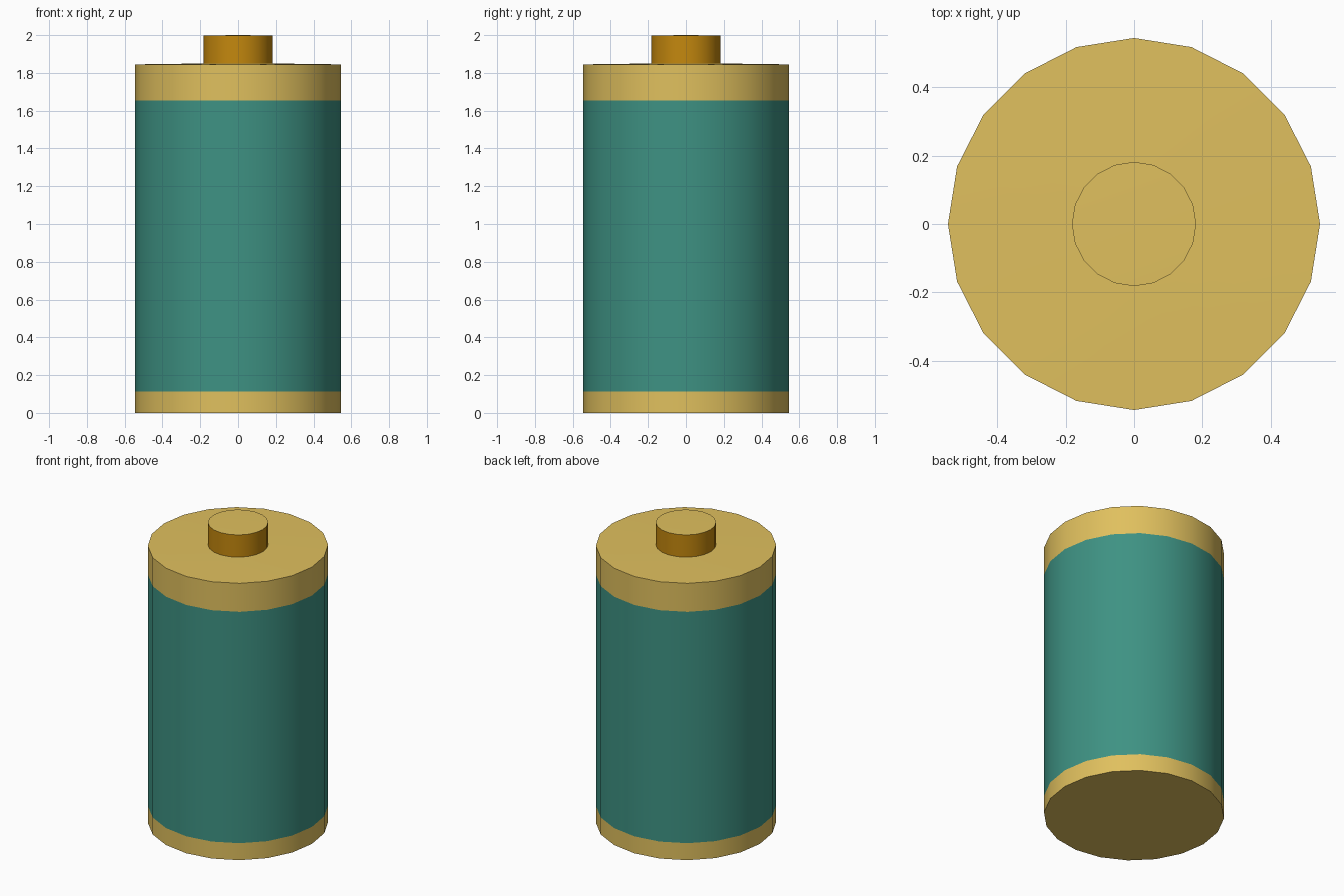
import bpy, bmesh, math

if "Cube" in bpy.data.objects:
    bpy.data.objects.remove(bpy.data.objects["Cube"])

SIDES = 20


def material(name, rgb):
    # convert 0-255 display colour to linear
    lin = [((c / 255 + 0.055) / 1.055) ** 2.4 for c in rgb]
    m = bpy.data.materials.new(name)
    m.diffuse_color = (*lin, 1.0)
    m.use_nodes = True
    m.node_tree.nodes["Principled BSDF"].inputs["Base Color"].default_value = m.diffuse_color
    return m


GOLD = material("pale gold", (224, 192, 94))
TEAL = material("teal", (62, 146, 131))
BRONZE = material("bronze", (196, 136, 14))


def lathe(name, profile, mats, pick):
    """Revolve (radius, z) points; pick(face) chooses the material slot."""
    bm = bmesh.new()
    rings = []
    for r, z in profile:
        if r == 0:
            rings.append([bm.verts.new((0, 0, z))] * SIDES)
        else:
            rings.append([bm.verts.new((r * math.cos(a), r * math.sin(a), z))
                          for a in (2 * math.pi * i / SIDES for i in range(SIDES))])
    for lo, hi in zip(rings, rings[1:]):
        for i in range(SIDES):
            j = (i + 1) % SIDES
            quad = [lo[i], lo[j], hi[j], hi[i]]
            bm.faces.new(list(dict.fromkeys(quad)))
    bmesh.ops.recalc_face_normals(bm, faces=bm.faces)
    for f in bm.faces:
        f.material_index = pick(f)
    me = bpy.data.meshes.new(name)
    bm.to_mesh(me)
    bm.free()
    for m in mats:
        me.materials.append(m)
    ob = bpy.data.objects.new(name, me)
    bpy.context.collection.objects.link(ob)
    bpy.ops.object.select_all(action='DESELECT')
    ob.select_set(True)
    bpy.context.view_layer.objects.active = ob
    bpy.ops.object.shade_smooth_by_angle(angle=math.radians(30))
    return ob


# Battery case: teal sleeve between two gold end bands
R = 0.545
lathe("battery_case",
      [(0, 0), (R, 0), (R, 0.113), (R, 1.655), (R, 1.845), (0.182, 1.85), (0, 1.85)],
      [GOLD, TEAL],
      lambda f: int(0.113 < f.calc_center_median().z < 1.655))

# Contact nub: bronze side, gold top
lathe("contact_nub",
      [(0.182, 1.848), (0.182, 1.998), (0, 2.0)],
      [BRONZE, GOLD],
      lambda f: int(f.normal.z > 0.5))
